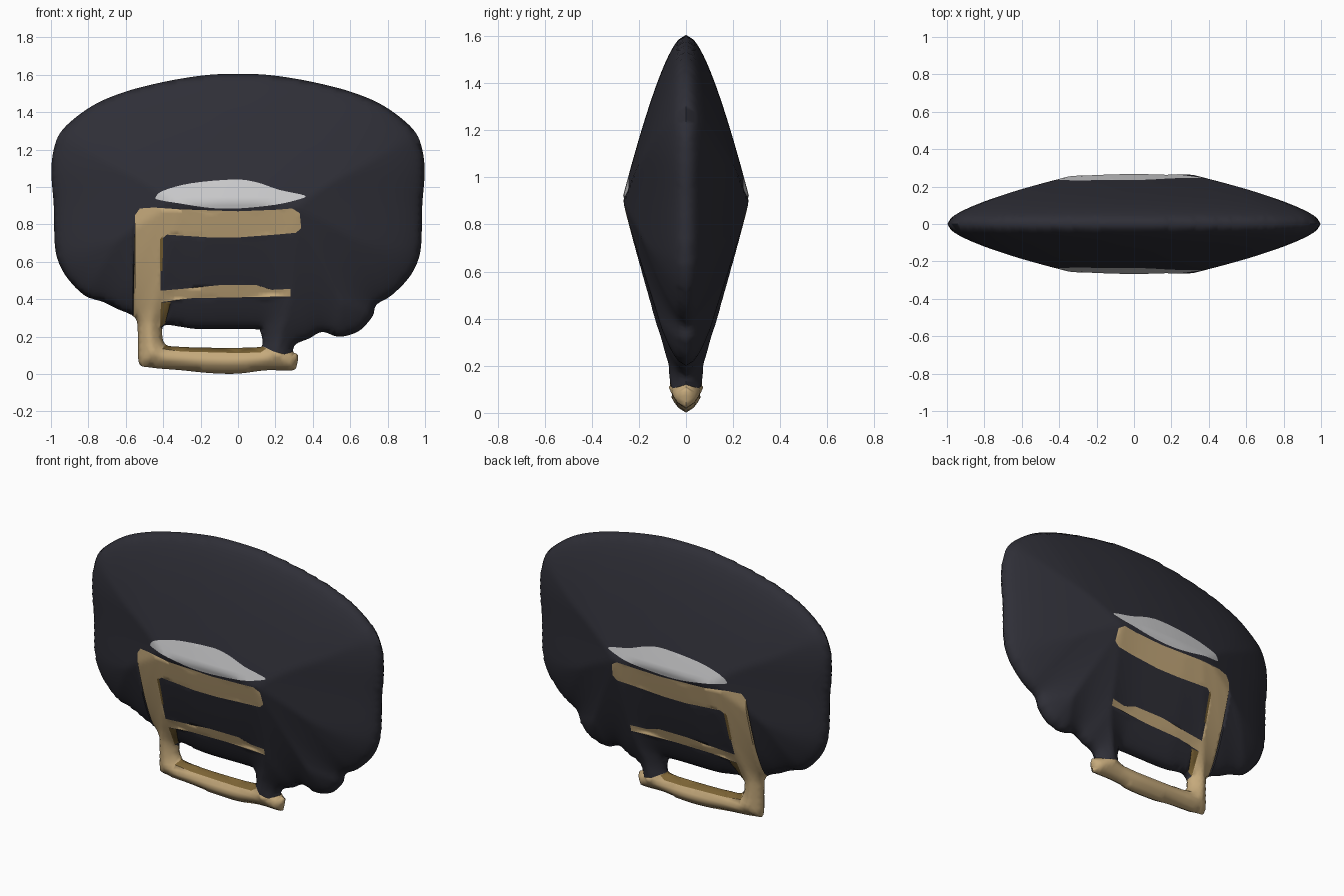
import bpy, bmesh, math
from mathutils import Vector
from mathutils.kdtree import KDTree
from mathutils.geometry import delaunay_2d_cdt

cube = bpy.data.objects.get("Cube")
if cube:
    bpy.data.objects.remove(cube, do_unlink=True)


def material(name, red, green, blue):
    mat = bpy.data.materials.new(name)
    mat.use_nodes = True
    colour = (red, green, blue, 1)
    mat.diffuse_color = colour
    mat.node_tree.nodes["Principled BSDF"].inputs["Base Color"].default_value = colour
    return mat


def smooth_loop(points, steps=4):
    """Closed spline running through every control point."""
    control = [Vector(p) for p in points]
    count = len(control)
    loop = []
    for i in range(count):
        before, start, end, after = (control[(i + k) % count] for k in (-1, 0, 1, 2))
        for step in range(steps):
            t = step / steps
            loop.append(start + 0.5 * t * (end - before
                        + t * (2 * before - 5 * start + 4 * end - after
                        + t * (3 * (start - end) + after - before))))
    return loop


def inside(point, loop):
    """Even-odd test of a point against a closed loop."""
    hit = False
    previous = loop[-1]
    for current in loop:
        if (current.y > point.y) != (previous.y > point.y):
            ratio = (point.y - current.y) / (previous.y - current.y)
            if point.x < current.x + ratio * (previous.x - current.x):
                hit = not hit
        previous = current
    return hit


# Outer silhouette: mirrored crown, then the uneven lower edge
crown = [(0.15, 1.6), (0.3, 1.58), (0.45, 1.55), (0.6, 1.51), (0.75, 1.45),
         (0.87, 1.37), (0.95, 1.29), (0.985, 1.2), (0.998, 1.08),
         (0.985, 0.9), (0.98, 0.7), (0.96, 0.6), (0.91, 0.51), (0.82, 0.42)]
lower_edge = [(0.74, 0.37), (0.72, 0.31), (0.66, 0.24), (0.6, 0.21), (0.53, 0.2),
              (0.45, 0.225), (0.38, 0.19), (0.31, 0.16), (0.295, 0.12),
              (0.32, 0.1), (0.315, 0.05), (0.29, 0.02), (0.15, 0.02), (0, 0.002),
              (-0.15, 0.005), (-0.3, 0.02), (-0.47, 0.035), (-0.53, 0.06),
              (-0.535, 0.2), (-0.55, 0.3), (-0.65, 0.35), (-0.72, 0.385)]
outline = smooth_loop([(0, 1.605)] + crown + lower_edge
                      + [(-x, z) for x, z in reversed(crown)])

# Opening above the lowest bar
opening = smooth_loop([(-0.405, 0.24), (-0.38, 0.262), (-0.3, 0.252), (-0.2, 0.24),
                       (0.08, 0.24), (0.12, 0.225), (0.13, 0.16), (0.1, 0.143),
                       (-0.1, 0.14), (-0.3, 0.145), (-0.39, 0.16)])

# Guard: upper bar, upright, middle bar and lowest bar
guard = [Vector(p) for p in [
    (-0.56, 0.28), (-0.55, 0.85), (-0.525, 0.885), (-0.45, 0.89), (-0.3, 0.88),
    (0, 0.87), (0.2, 0.878), (0.29, 0.885), (0.33, 0.86), (0.338, 0.78),
    (0.31, 0.755), (0.2, 0.745), (0, 0.73), (-0.15, 0.73), (-0.38, 0.745),
    (-0.41, 0.72), (-0.415, 0.445), (-0.3, 0.455), (-0.1, 0.475), (0.1, 0.475),
    (0.18, 0.45), (0.28, 0.455), (0.28, 0.415), (0, 0.41), (-0.25, 0.405),
    (-0.41, 0.385), (-0.415, 0.25), (-0.38, 0.2), (0.1, 0.16), (0.15, 0.14),
    (0.19, 0.12), (0.25, 0.105), (0.31, 0.125), (0.4, 0.1), (0.4, -0.1), (-0.6, -0.1)]]

# Darker inner edges of the guard
inner_edges = [[Vector(p) for p in loop] for loop in (
    [(-0.38, 0.17), (-0.405, 0.135), (-0.3, 0.12), (0, 0.112), (0.12, 0.115),
     (0.15, 0.135), (0.1, 0.17)],
    [(-0.418, 0.55), (-0.404, 0.55), (-0.4, 0.72), (-0.405, 0.735), (-0.417, 0.72)],
    [(-0.416, 0.25), (-0.39, 0.27), (-0.36, 0.385), (-0.412, 0.382)])]

# Pale brow plate
brow = smooth_loop([(-0.44, 0.945), (-0.4, 0.98), (-0.25, 1.02), (-0.02, 1.04),
                    (0.1, 1.025), (0.22, 0.985), (0.355, 0.955), (0.33, 0.935),
                    (0.2, 0.905), (0, 0.885), (-0.15, 0.888), (-0.3, 0.91),
                    (-0.42, 0.93)])

# Distance to the rim drives the padded thickness
rim_samples = []
for loop in (outline, opening):
    for a, b in zip(loop, loop[1:] + loop[:1]):
        rim_samples += [a.lerp(b, k / 8) for k in range(8)]
rim = KDTree(len(rim_samples))
for i, p in enumerate(rim_samples):
    rim.insert((p.x, p.y, 0), i)
rim.balance()


def rim_distance(p):
    return rim.find((p.x, p.y, 0))[2]


def half_thickness(p):
    d = rim_distance(p)
    return 0 if d < 0.003 else 0.209 * math.sqrt(d) + 0.138 * d


# Flat triangulation that follows every outline
points, edges = [], []
for loop in [outline, opening, guard, brow] + inner_edges:
    first, count = len(points), len(loop)
    points += loop
    edges += [(first + i, first + (i + 1) % count) for i in range(count)]
spacing = 0.022
for column in range(-45, 46):
    for row in range(1, 73):
        p = Vector(((column + 0.5 * (row % 2)) * spacing, row * spacing))
        if rim_distance(p) > 0.012:
            points.append(p)
flat_points, _, triangles, *_ = delaunay_2d_cdt(points, edges, [], 0, 1e-5)
heights = [half_thickness(p) for p in flat_points]

# Sort triangles into parts
parts = {"padded_shell": [], "face_guard": [], "guard_inner_edges": [], "brow_plate": []}
for tri in triangles:
    centre = sum((flat_points[i] for i in tri), Vector((0, 0))) / len(tri)
    if not inside(centre, outline) or inside(centre, opening):
        continue
    if inside(centre, brow):
        name = "brow_plate"
    elif any(inside(centre, loop) for loop in inner_edges):
        name = "guard_inner_edges"
    elif inside(centre, guard):
        name = "face_guard"
    else:
        name = "padded_shell"
    parts[name].append(tri)


def build_part(name, tris, mat):
    """Puff a flat patch out to matching front and back surfaces."""
    bm = bmesh.new()
    for side in (-1, 1):
        verts = {}
        for tri in tris:
            for i in tri:
                if i not in verts:
                    p = flat_points[i]
                    verts[i] = bm.verts.new((p.x, side * heights[i], p.y))
            order = tri if side < 0 else tri[::-1]
            bm.faces.new([verts[i] for i in order])
    bmesh.ops.remove_doubles(bm, verts=bm.verts, dist=0.0005)
    mesh = bpy.data.meshes.new(name)
    bm.to_mesh(mesh)
    bm.free()
    mesh.materials.append(mat)
    mesh.shade_smooth()
    mesh.set_sharp_from_angle(angle=math.radians(70))
    bpy.context.collection.objects.link(bpy.data.objects.new(name, mesh))


colours = {"padded_shell": material("charcoal", 0.028, 0.028, 0.038),
           "face_guard": material("tan_gold", 0.56, 0.4, 0.2),
           "guard_inner_edges": material("dark_brown", 0.2, 0.125, 0.035),
           "brow_plate": material("pale_grey", 0.6, 0.6, 0.61)}
for name, tris in parts.items():
    build_part(name, tris, colours[name])
